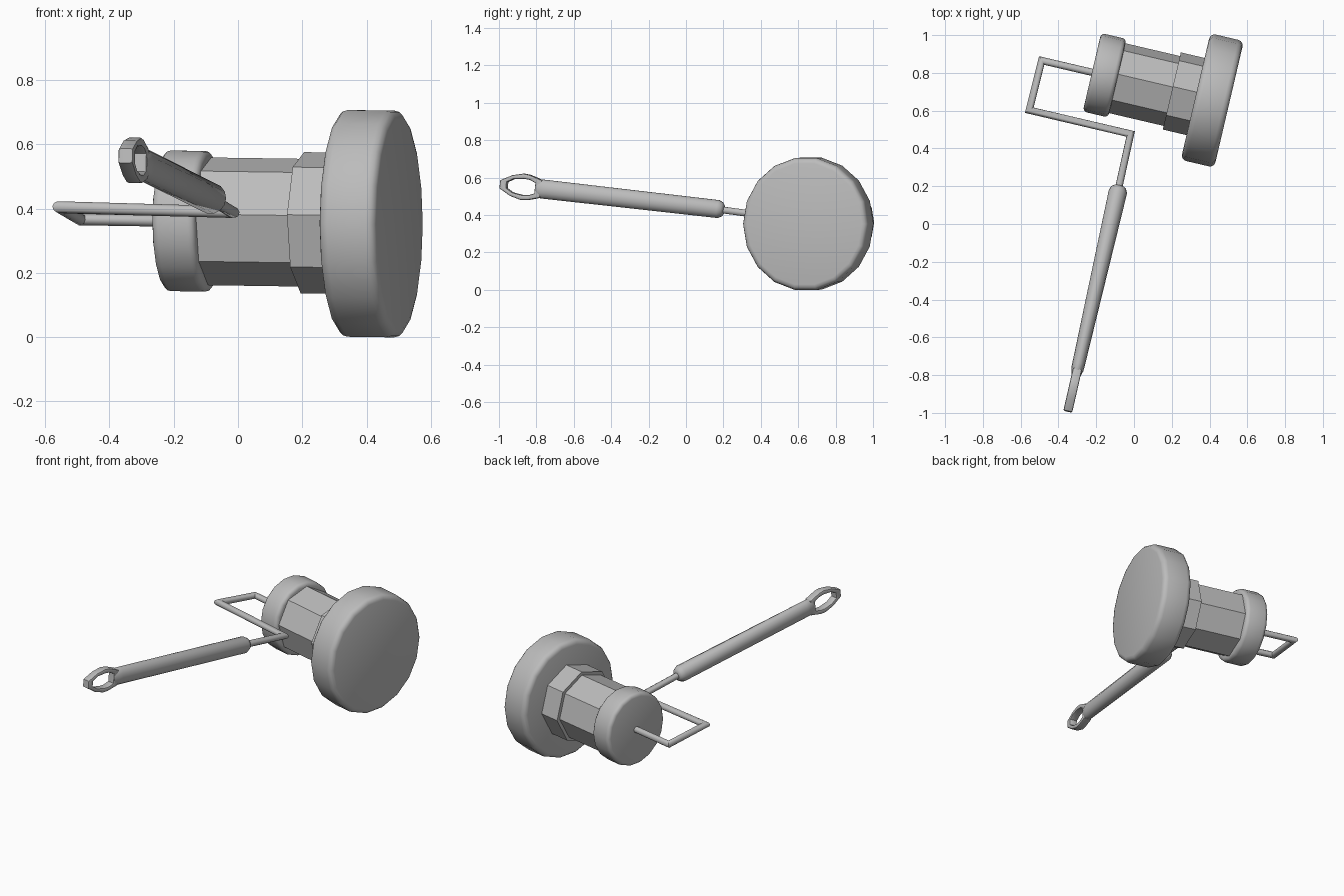
import bpy, bmesh, math
from mathutils import Matrix, Vector

if "Cube" in bpy.data.objects:
    bpy.data.objects.remove(bpy.data.objects["Cube"])

grey = bpy.data.materials.new("plain grey")
grey.diffuse_color = (0.5, 0.5, 0.5, 1)
grey.use_nodes = True
grey.node_tree.nodes["Principled BSDF"].inputs["Base Color"].default_value = grey.diffuse_color


def frame(origin, x, y, z):
    """Matrix whose columns are the part's axes."""
    m = Matrix((x, y, z)).transposed().to_4x4()
    m.translation = origin
    return m


def finish(name, bm, matrix, smooth=None):
    bmesh.ops.recalc_face_normals(bm, faces=bm.faces)
    bm.transform(matrix)
    if matrix.determinant() < 0:
        bmesh.ops.reverse_faces(bm, faces=bm.faces)
    mesh = bpy.data.meshes.new(name)
    bm.to_mesh(mesh)
    bm.free()
    ob = bpy.data.objects.new(name, mesh)
    bpy.context.collection.objects.link(ob)
    mesh.materials.append(grey)
    if smooth:
        bpy.ops.object.select_all(action='DESELECT')
        ob.select_set(True)
        bpy.context.view_layer.objects.active = ob
        bpy.ops.object.shade_smooth_by_angle(angle=math.radians(smooth))
    return ob


def loft(name, sections, sides, phase, matrix, smooth=None):
    """Closed tube along local X through (x, y radius, z radius) rings."""
    bm = bmesh.new()
    rings = []
    for x, ry, rz in sections:
        angles = [math.radians(phase + 360 * i / sides) for i in range(sides)]
        rings.append([bm.verts.new((x, ry * math.cos(t), rz * math.sin(t))) for t in angles])
    for a, b in zip(rings, rings[1:]):
        for i in range(sides):
            j = (i + 1) % sides
            bm.faces.new((a[i], a[j], b[j], b[i]))
    bm.faces.new(rings[0])
    bm.faces.new(rings[-1])
    return finish(name, bm, matrix, smooth)


def rounded(x0, x1, r, bevel, squash=0.96):
    """Sections of a drum with rounded rims."""
    out = []
    for x, sign, steps in ((x0, 1, (0, 30, 60, 90)), (x1, -1, (90, 60, 30, 0))):
        for d in steps:
            t = math.radians(d)
            rad = r - bevel * (1 - math.sin(t))
            out.append((x + sign * bevel * (1 - math.cos(t)), rad * squash, rad))
    return out


# Roller: two end caps, faceted drum and collar
along = Vector((0.974, -0.228, -0.014))
across = Vector((0.228, 0.974, 0))
up = Vector((0, 0, 1))
roller = frame(Vector((0.167, 0.712, 0.3565)), along, across, up)
loft("large_end_cap", rounded(0.163, 0.345, 0.358, 0.03), 18, 0, roller, 40)
loft("small_end_cap", rounded(-0.40, -0.262, 0.222, 0.022), 18, 0, roller, 40)
loft("drum", [(-0.3, 0.191, 0.2), (0.1, 0.191, 0.2)], 8, 38.5, roller)
loft("collar", [(0.034, 0.211, 0.221), (0.2, 0.211, 0.221)], 8, 38.5, roller)


def place(s, n, z):
    return Vector((0.974 * s + 0.228 * n, -0.228 * s + 0.974 * n, z))


# Bent wire with mitred corners, from the small cap into the handle
path = [place(-0.35, 0.731, 0.361), place(-0.673, 0.731, 0.366), place(-0.677, 0.46, 0.404),
        place(-0.126, 0.46, 0.389), place(-0.122, 0.12, 0.434)]
bm = bmesh.new()
rings = []
sides = 10
dirs = [(b - a).normalized() for a, b in zip(path, path[1:])]
for k, p in enumerate(path):
    d = dirs[max(k - 1, 0)]
    plane = (d + dirs[min(k, len(dirs) - 1)]).normalized()
    side = d.cross(up).normalized()
    top = side.cross(d)
    ring = []
    for i in range(sides):
        t = 2 * math.pi * i / sides
        v = 0.019 * (side * math.cos(t) + top * math.sin(t))
        ring.append(bm.verts.new(p + v - d * (v.dot(plane) / d.dot(plane))))
    rings.append(ring)
for a, b in zip(rings, rings[1:]):
    for i in range(sides):
        j = (i + 1) % sides
        bm.faces.new((a[i], a[j], b[j], b[i]))
bm.faces.new(rings[0])
bm.faces.new(rings[-1])
finish("wire_frame", bm, Matrix.Identity(4), 40)

# Handle: tapered grip that flattens sideways towards its end
h = (place(-0.115, -1.05, 0.565) - place(-0.122, 0.175, 0.429)).normalized()
side = h.cross(up).normalized()
handle = frame(place(-0.122, 0.175, 0.429), h, side, side.cross(h))
loft("handle_grip", [(-0.005, 0.024, 0.024), (0.004, 0.038, 0.038), (0.026, 0.049, 0.049),
                     (0.97, 0.034, 0.052), (1.0, 0.033, 0.052), (1.03, 0.025, 0.042)],
     14, 0, handle, 40)

# Hanging loop: outer and inner outlines, mirrored top to bottom
outer = [(1.0, 0.047), (1.07, 0.068), (1.105, 0.071), (1.165, 0.056), (1.228, 0.022)]
inner = [(1.035, 0.028), (1.065, 0.041), (1.10, 0.044), (1.155, 0.036), (1.19, 0.016)]
bm = bmesh.new()
layers = []
for y in (-0.024, 0.024):
    for line in (outer, inner):
        loop = line + [(x, -z) for x, z in reversed(line)]
        layers.append([bm.verts.new((x, y, z)) for x, z in loop])
o0, i0, o1, i1 = layers
for a, b in ((o0, i0), (i0, i1), (i1, o1), (o1, o0)):
    for i in range(10):
        j = (i + 1) % 10
        bm.faces.new((a[i], a[j], b[j], b[i]))
rims = [e for e in bm.edges if all(abs(abs(v.co.y) - 0.024) < 1e-4 for v in e.verts)
        and e.verts[0].co.y == e.verts[1].co.y
        and any(abs(f.normal.y) < 0.5 for f in e.link_faces if not f.normal_update())
        and any(abs(f.normal.y) > 0.5 for f in e.link_faces)]
bmesh.ops.bevel(bm, geom=rims, offset=0.008, segments=2, profile=0.5, affect='EDGES')
finish("hanging_loop", bm, handle, 40)
